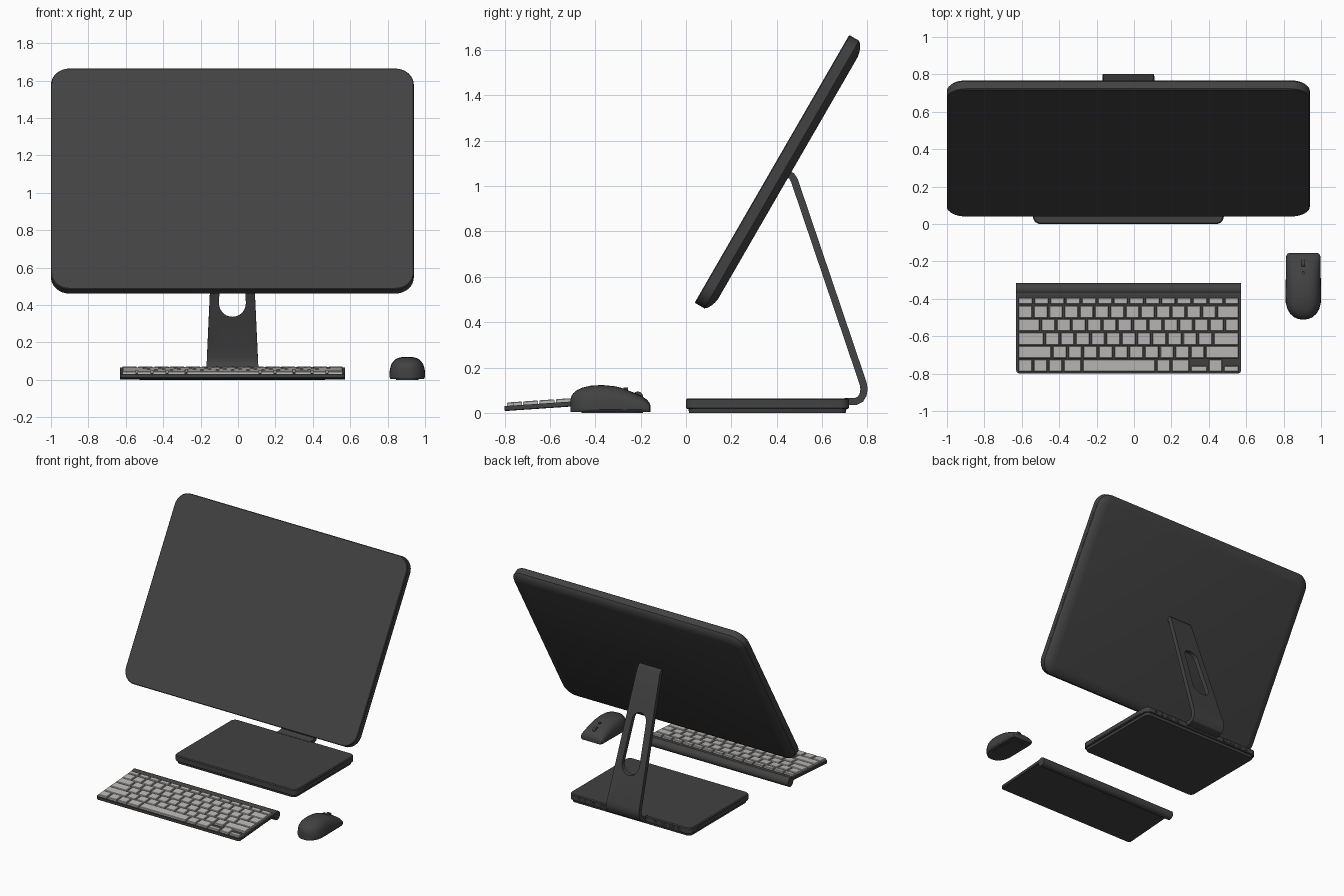
import bpy, bmesh, math

if "Cube" in bpy.data.objects:
    bpy.data.objects.remove(bpy.data.objects["Cube"])

CX = -0.03  # centre line of screen, stand and keyboard


def material(name, rgb):
    m = bpy.data.materials.new(name)
    m.diffuse_color = (*rgb, 1)
    m.use_nodes = True
    m.node_tree.nodes["Principled BSDF"].inputs["Base Color"].default_value = m.diffuse_color
    return m


DARK = material("charcoal", (0.054, 0.054, 0.054))
LIGHT = material("light_grey", (0.5, 0.49, 0.475))
BLACK = material("near_black", (0.03, 0.03, 0.03))


def loft(name, solids, mat, smooth=True):
    """One object from several solids; each solid is a list of equal point rings."""
    bm = bmesh.new()
    for rings in solids:
        vs = [[bm.verts.new(p) for p in ring] for ring in rings]
        n = len(vs[0])
        for a, b in zip(vs, vs[1:]):
            for i in range(n):
                j = (i + 1) % n
                bm.faces.new((a[i], a[j], b[j], b[i]))
        bm.faces.new(vs[0])
        bm.faces.new(vs[-1])
    bmesh.ops.recalc_face_normals(bm, faces=bm.faces)
    me = bpy.data.meshes.new(name)
    bm.to_mesh(me)
    bm.free()
    me.materials.append(mat)
    ob = bpy.data.objects.new(name, me)
    bpy.context.collection.objects.link(ob)
    if smooth:
        bpy.ops.object.select_all(action='DESELECT')
        ob.select_set(True)
        bpy.context.view_layer.objects.active = ob
        bpy.ops.object.shade_smooth_by_angle(angle=math.radians(32))
    return ob


def rounded(cx, cy, w, h, r, n=8):
    pts = []
    for k, (sx, sy) in enumerate(((1, 1), (-1, 1), (-1, -1), (1, -1))):
        for i in range(n + 1):
            a = math.pi / 2 * (k + i / n)
            pts.append((cx + sx * (w / 2 - r) + r * math.cos(a),
                        cy + sy * (h / 2 - r) + r * math.sin(a)))
    return pts


def box(x0, x1, y0, y1, z0, z1):
    return [[(x0, y0, z), (x1, y0, z), (x1, y1, z), (x0, y1, z)] for z in (z0, z1)]


def slab(x0, x1, y0, y1, r, levels):
    """Rounded slab; levels are (z, inset) pairs."""
    return [[(x, y, z) for x, y in rounded((x0 + x1) / 2, (y0 + y1) / 2, x1 - x0 - 2 * i,
                                           y1 - y0 - 2 * i, r - i)] for z, i in levels]


# Screen, leaning back 30 degrees
S, C = math.sin(math.radians(30)), math.cos(math.radians(30))


def tilt(x, u, d):
    return (x, 0.379 + u * S + d * C, 1.076 + u * C - d * S)


rings = [[tilt(x, u, d) for x, u in rounded(CX, 0, 1.94 - 2 * i, 1.363 - 2 * i, 0.1 - i)]
         for d, i in ((0, 0.004), (0.004, 0), (0.05, 0), (0.061, 0.01),
                      (0.070, 0.026), (0.077, 0.044), (0.081, 0.066))]
loft("screen", [rings], DARK)

# Long panels let into the right edge of the screen
panels = []
for k in range(4):
    u0 = -0.46 + k * 0.265
    panels.append([[tilt(x, u, d) for u, d in ((u0, 0.015), (u0 + 0.245, 0.015),
                                               (u0 + 0.245, 0.042), (u0, 0.042))]
                   for x in (0.935, 0.941)])
loft("screen_edge_panels", panels, DARK, False)

# Bent stand leg with a tapered slot
path = [(0.425, 1.052), (0.447, 1.054), (0.466, 1.045), (0.478, 1.025), (0.781, 0.13),
        (0.785, 0.105), (0.781, 0.08), (0.769, 0.06), (0.748, 0.05), (0.70, 0.05)]
rings = []
for i, (y, z) in enumerate(path):
    (ya, za), (yb, zb) = path[max(i - 1, 0)], path[min(i + 1, len(path) - 1)]
    length = math.hypot(yb - ya, zb - za)
    ny, nz = -(zb - za) / length * 0.016, (yb - ya) / length * 0.016
    w = 0.138 - (z - 0.08) * 0.046
    rings.append([(CX + s * w, y + t * ny, z + t * nz)
                  for s, t in ((-1, 1), (1, 1), (1, -1), (-1, -1))])
leg = loft("stand_leg", [rings], DARK)
slot = []
for zc, r, a0 in ((0.70, 0.058, 0), (0.409, 0.072, math.pi)):
    slot += [(r * math.cos(a0 + math.pi * i / 14), zc + r * math.sin(a0 + math.pi * i / 14))
             for i in range(15)]
cutter = loft("slot_cutter", [[[(CX + x, y, z) for x, z in slot] for y in (0.4, 0.95)]], DARK, False)
cutter.hide_render = True
mod = leg.modifiers.new("slot", 'BOOLEAN')
mod.operation, mod.object, mod.solver = 'DIFFERENCE', cutter, 'EXACT'
bpy.context.view_layer.update()
cut = bpy.data.meshes.new_from_object(leg.evaluated_get(bpy.context.evaluated_depsgraph_get()))
leg.modifiers.clear()
leg.data = cut
bpy.data.objects.remove(cutter)

# Base slab on a slightly inset foot
loft("base", [slab(-0.54, 0.48, 0, 0.718, 0.04,
                   ((0.018, 0.004), (0.022, 0), (0.058, 0), (0.064, 0.006)))], DARK)
loft("base_foot", [slab(-0.53, 0.47, 0.01, 0.708, 0.035, ((0, 0.004), (0.019, 0)))], DARK)
loft("base_ports", [box(x, x + w, 0.714, 0.7195, 0.03, 0.05)
                    for x, w in ((-0.46, 0.03), (-0.41, 0.05), (-0.34, 0.05), (-0.27, 0.04),
                                 (0.17, 0.05), (0.25, 0.05), (0.33, 0.02), (0.38, 0.02))],
     BLACK, False)
# Long sloped-end panels on the base sides
loft("base_side_panels", [[[(x + d, y, z) for y, z in ((0.10, 0.026), (0.65, 0.026),
                                                       (0.62, 0.052), (0.13, 0.052))]
                           for d in (-0.002, 0.002)] for x in (-0.54, 0.48)], DARK, False)


# Keyboard: sloped plate, round tube along the rear, keys
def slope(ring):
    return [(x, y, z + (y + 0.80) * 0.068) for x, y, z in ring]


KX0, KX1 = -0.63, 0.573
loft("keyboard_plate", [[slope(r) for r in slab(KX0, KX1, -0.80, -0.345, 0.02,
                                                ((0.008, 0.003), (0.011, 0), (0.030, 0)))]], DARK)
loft("keyboard_tube", [[[(x, -0.349 + 0.033 * math.cos(a), 0.034 + 0.033 * math.sin(a))
                         for a in (math.tau * i / 28 for i in range(28))]
                        for x in (KX0, KX1)]], DARK)

# Key rows: (rear y, front y, relative widths); a negative width is a half-height key
rows = [(-0.394, -0.428, [1] * 14),
        (-0.437, -0.503, [1] * 13 + [1.5]),
        (-0.508, -0.573, [1.5] + [1] * 13),
        (-0.581, -0.646, [1.75] + [1] * 11 + [1.75]),
        (-0.653, -0.718, [2.25] + [1] * 10 + [2.25]),
        (-0.724, -0.790, [1, 1, 1, 1.25, 4.9, 1, 1.25, -1.2, 1, -1.1])]
keys = []
for y1, y0, widths in rows:
    x, unit = KX0 + 0.008, (KX1 - KX0 - 0.016) / sum(abs(w) for w in widths)
    for w in widths:
        xa, xb = x + 0.005, x + abs(w) * unit - 0.005
        top = (y0 + y1) / 2 - 0.003 if w < 0 else y1
        keys.append([slope([(xa + i, y0 + i, z), (xb - i, y0 + i, z),
                            (xb - i, top - i, z), (xa + i, top - i, z)])
                     for z, i in ((0.028, 0), (0.042, 0), (0.045, 0.003))])
        x += abs(w) * unit
loft("keyboard_keys", keys, LIGHT, False)

# Mouse body: cross-sections along y as (y, half width, height)
stations = [(-0.510, 0.012, 0.055), (-0.507, 0.030, 0.070), (-0.498, 0.050, 0.086),
            (-0.480, 0.070, 0.101), (-0.455, 0.085, 0.112), (-0.420, 0.094, 0.120),
            (-0.370, 0.095, 0.123), (-0.310, 0.094, 0.117), (-0.270, 0.093, 0.106),
            (-0.230, 0.093, 0.089), (-0.195, 0.093, 0.074), (-0.172, 0.091, 0.058),
            (-0.160, 0.086, 0.042), (-0.156, 0.078, 0.030)]
MX = 0.905
rings = []
for y, w, h in stations:
    ring = [(MX + w * 0.92, y, 0.003), (MX + w, y, 0.014)]
    for i in range(17):
        a = math.pi * i / 16
        c, s = math.cos(a), math.sin(a)
        ring.append((MX + w * math.copysign(abs(c) ** 0.72, c), y,
                     0.018 + (h - 0.018) * abs(s) ** 0.72))
    rings.append(ring + [(MX - w, y, 0.014), (MX - w * 0.92, y, 0.003)])
loft("mouse_body", [rings], DARK)

# Mouse wheel, small button behind it and a sole pad
loft("mouse_wheel", [[[(x, -0.213 + 0.024 * math.cos(a), 0.070 + 0.024 * math.sin(a))
                       for a in (math.tau * i / 24 for i in range(24))]
                      for x in (MX - 0.010, MX + 0.010)]], DARK)
loft("mouse_button", [box(MX - 0.007, MX + 0.007, -0.275, -0.255, 0.09, 0.111)], DARK, False)
loft("mouse_sole", [slab(MX - 0.06, MX + 0.06, -0.46, -0.19, 0.05, ((0, 0), (0.004, 0)))], DARK)
